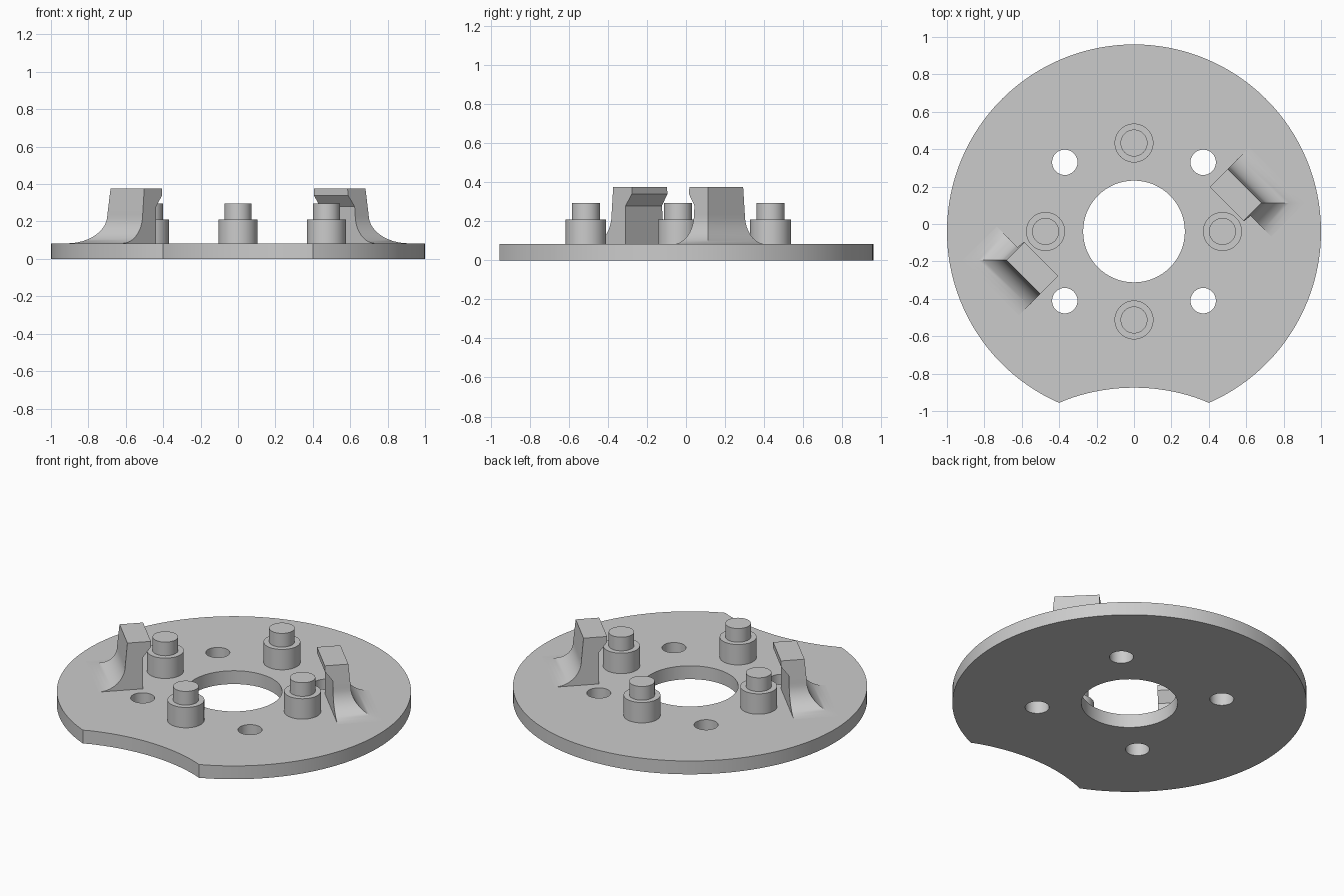
import bpy
import bmesh
from math import sin, cos, pi, asin, atan2, sqrt
from mathutils import Matrix, Vector

if "Cube" in bpy.data.objects:
    bpy.data.objects.remove(bpy.data.objects["Cube"])

CY = -0.04          # disc centre in y
PLATE = 0.083       # plate thickness

grey = bpy.data.materials.new("plain_grey")
grey.use_nodes = True
COLOUR = (0.6, 0.6, 0.6, 1)
grey.diffuse_color = COLOUR
grey.node_tree.nodes["Principled BSDF"].inputs["Base Color"].default_value = COLOUR


def select_only(ob):
    bpy.ops.object.select_all(action='DESELECT')
    ob.select_set(True)
    bpy.context.view_layer.objects.active = ob


def finish(ob):
    ob.data.materials.clear()
    ob.data.materials.append(grey)
    select_only(ob)
    bpy.ops.object.shade_smooth_by_angle(angle=pi / 6)


def mesh_object(name, bm):
    bmesh.ops.recalc_face_normals(bm, faces=bm.faces)
    me = bpy.data.meshes.new(name)
    bm.to_mesh(me)
    bm.free()
    ob = bpy.data.objects.new(name, me)
    bpy.context.collection.objects.link(ob)
    finish(ob)


def arc(x, y, r, a0, a1, n):
    return [(x + r * cos(a0 + (a1 - a0) * i / n), y + r * sin(a0 + (a1 - a0) * i / n))
            for i in range(n + 1)]


def circle(x, y, r, n):
    return arc(x, y, r, 0, 2 * pi, n)[:-1]


# Base plate: notched disc outline with a bore and four bolt holes
half, notch_r, notch_y = 0.4, 1.04, -1.915
corner = asin(half)
spread = asin(half / notch_r)
outline = arc(0, CY, 1, -pi / 2 + corner, 1.5 * pi - corner, 112)
outline += arc(0, notch_y, notch_r, pi / 2 + spread, pi / 2 - spread, 20)[1:-1]
loops = [outline, circle(0, CY, 0.272, 64)]
loops += [circle(sx * 0.37, CY + sy * 0.37, 0.068, 32) for sx in (-1, 1) for sy in (-1, 1)]

curve = bpy.data.curves.new("base_plate", 'CURVE')
curve.dimensions = '2D'
curve.fill_mode = 'BOTH'
curve.extrude = PLATE / 2
for loop in loops:
    spline = curve.splines.new('POLY')
    spline.points.add(len(loop) - 1)
    for p, (x, y) in zip(spline.points, loop):
        p.co = (x, y, PLATE / 2, 1)
    spline.use_cyclic_u = True
plate = bpy.data.objects.new("base_plate", curve)
bpy.context.collection.objects.link(plate)
select_only(plate)
bpy.ops.object.convert(target='MESH')
plate = bpy.context.object
bm = bmesh.new()
bm.from_mesh(plate.data)
bmesh.ops.remove_doubles(bm, verts=bm.verts, dist=0.0001)
bmesh.ops.recalc_face_normals(bm, faces=bm.faces)
bm.to_mesh(plate.data)
bm.free()
finish(plate)


# Stepped pegs around the bore
def peg(name, x, y):
    bm = bmesh.new()
    rings = []
    for r, z in ((0.104, PLATE), (0.104, 0.21), (0.072, 0.21), (0.072, 0.295)):
        rings.append([bm.verts.new((px, py, z)) for px, py in circle(x, y, r, 48)])
    for a, b in zip(rings, rings[1:]):
        for i in range(48):
            j = (i + 1) % 48
            bm.faces.new((a[i], a[j], b[j], b[i]))
    bm.faces.new(rings[-1])
    mesh_object(name, bm)


for name, dx, dy in (("left_peg", 1, 0), ("right_peg", -1, 0),
                     ("back_peg", 0, 1), ("front_peg", 0, -1)):
    peg(name, dx * 0.473, CY + dy * 0.473)


# Hooked clips: stacked rectangles flaring into fillets on the outer and one end side
def clip(name, turn):
    fillet, draft = 0.152, 0.012
    inner, outer, start, end = 0.455, 0.59, 0.119, 0.374
    recess = inner + 0.045
    levels = [(0.375, inner, 0), (0.34, inner, 0.003), (0.28, recess, 0.008)]
    for i in range(13):
        a = pi / 2 * i / 12
        levels.append((PLATE + fillet * (1 - sin(a)), recess, draft + fillet * (1 - cos(a))))
    place = Matrix.Translation((0, CY, 0)) @ Matrix.Rotation(turn, 4, 'Z')
    u, v = Vector((1, 1, 0)).normalized(), Vector((1, -1, 0)).normalized()
    bm = bmesh.new()
    rings = []
    for z, near, flare in levels:
        far, tip = outer + flare, end + flare
        rings.append([bm.verts.new(place @ (u * a + v * b + Vector((0, 0, z))))
                      for a, b in ((near, start), (far, start), (far, tip), (near, tip))])
    for a, b in zip(rings, rings[1:]):
        for i in range(4):
            j = (i + 1) % 4
            bm.faces.new((a[i], a[j], b[j], b[i]))
    bm.faces.new(rings[0])
    mesh_object(name, bm)


clip("left_clip", 0)
clip("right_clip", pi)
